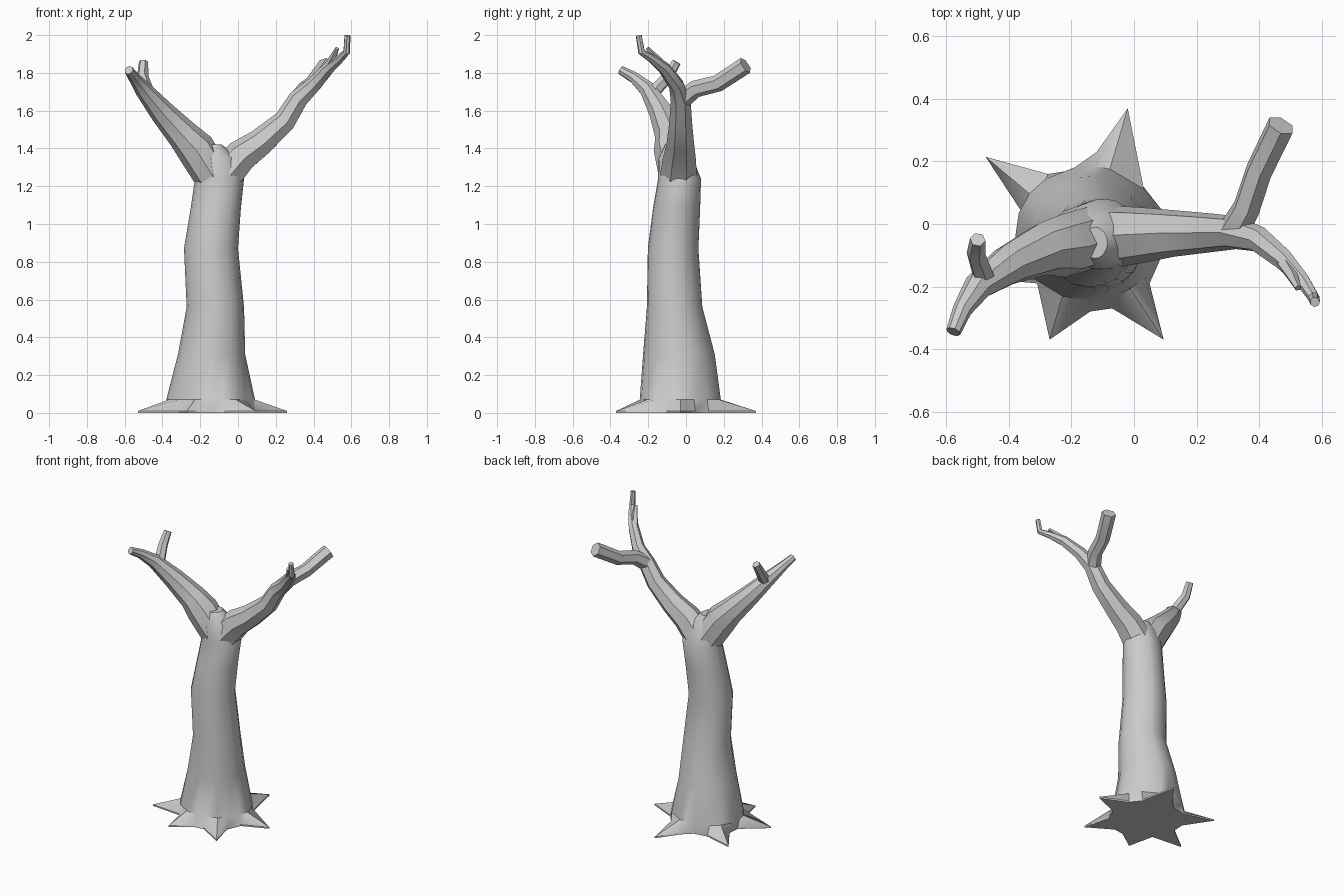
import bpy, math
from mathutils import Vector


def make(name, rings, cap_start=True):
    """Loft equal-length rings into a capped skin."""
    n = len(rings[0])
    verts = [tuple(p) for r in rings for p in r]
    faces = []
    for k in range(len(rings) - 1):
        for i in range(n):
            j = (i + 1) % n
            faces.append((k * n + i, k * n + j, (k + 1) * n + j, (k + 1) * n + i))
    if cap_start:
        faces.append(tuple(reversed(range(n))))
    faces.append(tuple(range((len(rings) - 1) * n, len(rings) * n)))
    me = bpy.data.meshes.new(name)
    me.from_pydata(verts, [], faces)
    me.update()
    ob = bpy.data.objects.new(name, me)
    bpy.context.collection.objects.link(ob)
    bpy.ops.object.select_all(action='DESELECT')
    ob.select_set(True)
    bpy.context.view_layer.objects.active = ob
    bpy.ops.object.shade_smooth_by_angle(angle=math.radians(38))
    return ob


def limb(name, path, sides=7):
    """Tapered tube through (x, y, z, radius) stations; start is buried."""
    pts = [Vector(p[:3]) for p in path]
    last = len(pts) - 1
    side, prev, rings = None, None, []
    for i, p in enumerate(path):
        t = (pts[min(i + 1, last)] - pts[max(i - 1, 0)]).normalized()
        if side is None:
            side = t.cross(Vector((0, 1, 0))).normalized()
        else:
            side = prev.rotation_difference(t) @ side
        prev = t
        up = t.cross(side).normalized()
        rings.append([pts[i] + p[3] * (side * math.cos(a) + up * math.sin(a))
                      for a in (2 * math.pi * k / sides for k in range(sides))])
    return make(name, rings, cap_start=False)


# trunk: star-shaped root outline, then elliptical rings above it
star = [(0.26, -0.03), (0.085, 0.05), (0.03, 0.12), (-0.02, 0.37), (-0.12, 0.23),
        (-0.18, 0.175), (-0.275, 0.16), (-0.475, 0.215), (-0.36, 0.04), (-0.365, -0.04),
        (-0.53, -0.17), (-0.31, -0.19), (-0.27, -0.37), (-0.14, -0.28), (-0.07, -0.27),
        (0.095, -0.37), (0.05, -0.19), (0.09, -0.1)]
angles = [math.atan2(y + 0.03, x + 0.14) for x, y in star]
rings = [[(x, y, 0.0) for x, y in star], [(x, y, 0.01) for x, y in star]]
for z, cx, cy, rx, ry in [(0.07, -0.145, -0.03, 0.235, 0.215),
                          (0.31, -0.14, -0.037, 0.178, 0.19),
                          (0.56, -0.12, -0.06, 0.152, 0.147),
                          (0.87, -0.143, -0.068, 0.143, 0.134),
                          (1.08, -0.118, -0.05, 0.133, 0.125),
                          (1.24, -0.098, -0.034, 0.13, 0.114),
                          (1.35, -0.115, -0.055, 0.11, 0.09),
                          (1.42, -0.125, -0.06, 0.04, 0.05)]:
    rings.append([(cx + rx * math.cos(a), cy + ry * math.sin(a), z) for a in angles])
make("trunk", rings)

# left branch and its twig
limb("left_branch", [(-0.125, -0.04, 1.24, 0.1), (-0.225, -0.07, 1.4, 0.102),
                     (-0.29, -0.08, 1.47, 0.085), (-0.40, -0.13, 1.59, 0.066),
                     (-0.50, -0.2, 1.71, 0.046), (-0.55, -0.275, 1.775, 0.031),
                     (-0.578, -0.345, 1.815, 0.024)], 8)
limb("left_twig", [(-0.48, -0.17, 1.70, 0.036), (-0.505, -0.095, 1.78, 0.031),
                   (-0.5, -0.05, 1.858, 0.025)], 6)

# right branch, splitting in two
limb("right_branch", [(-0.06, -0.04, 1.27, 0.1), (0.02, -0.035, 1.36, 0.09),
                      (0.12, -0.03, 1.43, 0.076), (0.25, -0.028, 1.545, 0.062),
                      (0.32, -0.028, 1.66, 0.054), (0.40, -0.05, 1.735, 0.042),
                      (0.48, -0.115, 1.825, 0.034), (0.54, -0.18, 1.875, 0.024),
                      (0.575, -0.235, 1.91, 0.019), (0.579, -0.25, 1.998, 0.016)], 7)
limb("right_back_branch", [(0.32, -0.02, 1.66, 0.05), (0.36, 0.05, 1.715, 0.046),
                           (0.40, 0.17, 1.745, 0.045), (0.47, 0.315, 1.84, 0.046)], 6)
limb("right_twig", [(0.47, -0.11, 1.82, 0.026), (0.505, -0.165, 1.885, 0.019),
                    (0.525, -0.205, 1.93, 0.011)], 5)
